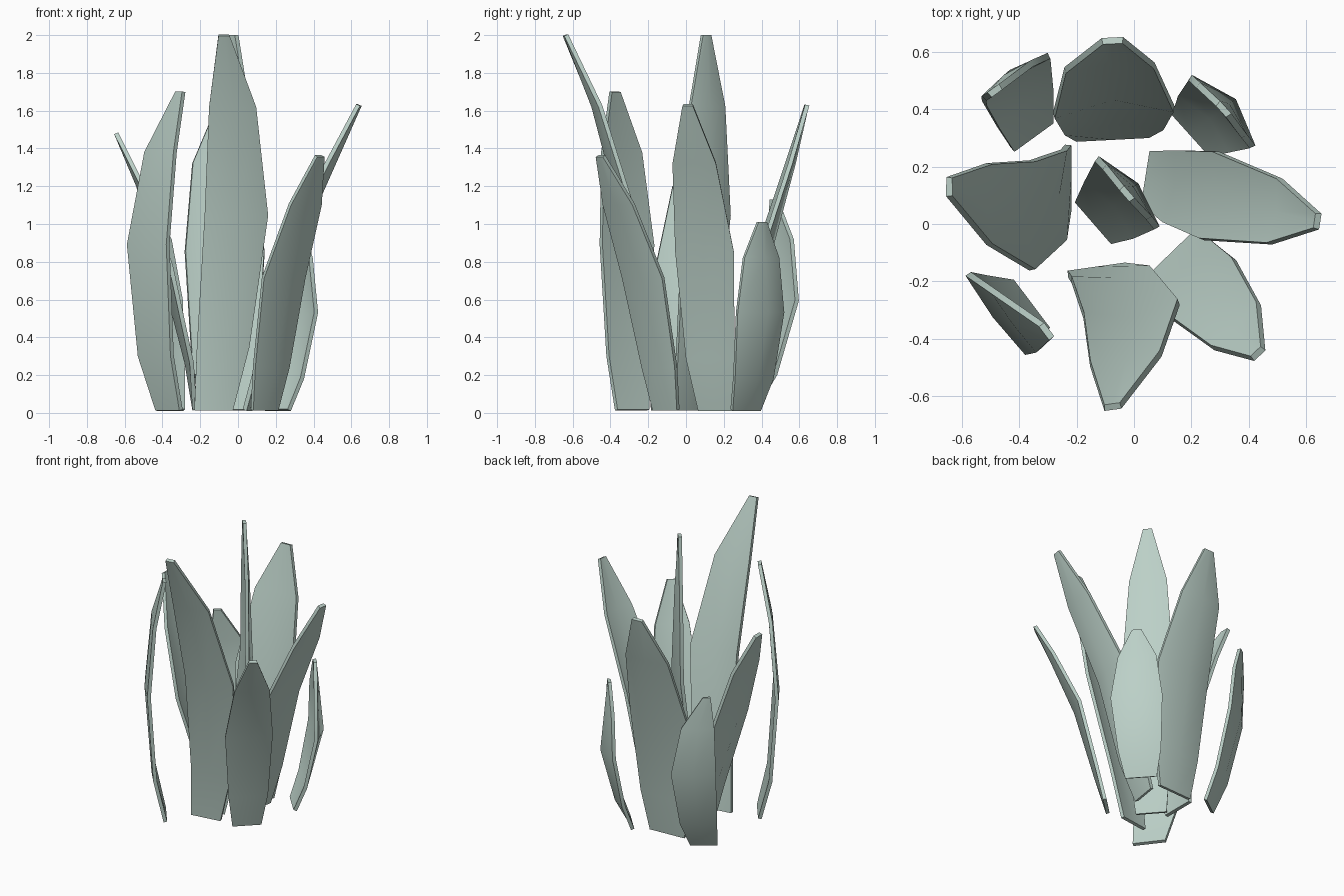
import bpy
import bmesh
from math import radians
from mathutils import Matrix, Vector

cube = bpy.data.objects.get("Cube")
if cube:
    bpy.data.objects.remove(cube)

# One pale sage green for every leaf
green = bpy.data.materials.new("pale_sage_green")
green.use_nodes = True
colour = (0.50, 0.63, 0.575, 1)
green.diffuse_color = colour
green.node_tree.nodes["Principled BSDF"].inputs["Base Color"].default_value = colour

# Shared leaf template: heights, widths and cupping of the rows, as shares of the whole
ROW_HEIGHTS = (0, 0.17, 0.52, 0.81, 1)
ROW_WIDTHS = (0.61, 0.83, 1, 0.74, 0.17)
ROW_SAGS = (0, 0.07, 0.13, 0.06, 0)
THICKNESS = 0.023
GROUND = 0.015


def leaf(name, height, width, facing, path, cup=1):
    """Cupped leaf blade following a ground-plan path, back turned to 'facing'."""
    turn = Matrix.Rotation(radians(facing), 3, "Z")
    outward = turn @ Vector((1, 0, 0))
    across = turn @ Vector((0, 1, 0))
    bm = bmesh.new()
    rows = []
    for (x, y), level, share, sag in zip(path, ROW_HEIGHTS, ROW_WIDTHS, ROW_SAGS):
        middle = Vector((x, y, GROUND + level * (height - GROUND)))
        half = across * width * share / 2
        rows.append([
            bm.verts.new(middle - half),
            bm.verts.new(middle + outward * width * sag * cup),
            bm.verts.new(middle + half),
        ])
    for low, high in zip(rows, rows[1:]):
        for i in range(2):
            bm.faces.new((low[i], low[i + 1], high[i + 1], high[i]))
    mesh = bpy.data.meshes.new(name)
    bm.to_mesh(mesh)
    bm.free()
    mesh.materials.append(green)
    obj = bpy.data.objects.new(name, mesh)
    bpy.context.collection.objects.link(obj)

    # Give the blade its thickness, then smooth the faces but not the rim
    solid = obj.modifiers.new("thickness", "SOLIDIFY")
    solid.thickness = THICKNESS
    solid.offset = 0
    bpy.ops.object.select_all(action="DESELECT")
    obj.select_set(True)
    bpy.context.view_layer.objects.active = obj
    bpy.ops.object.modifier_apply(modifier=solid.name)
    bpy.ops.object.shade_smooth_by_angle(angle=radians(50))


# Front leaves
leaf("front_leaf", 2.0, 0.335, -82,
     [(-0.13, -0.16), (-0.08, -0.175), (-0.01, -0.295), (-0.03, -0.47), (-0.075, -0.638)])
leaf("front_left_leaf", 1.36, 0.3, -46,
     [(0.14, -0.105), (0.175, -0.14), (0.24, -0.225), (0.355, -0.355), (0.432, -0.452)])
leaf("front_right_leaf", 1.7, 0.345, -143,
     [(-0.365, -0.285), (-0.435, -0.3), (-0.475, -0.312), (-0.41, -0.34), (-0.305, -0.375)],
     cup=0.25)

# Middle leaves
leaf("right_leaf", 1.48, 0.38, 180,
     [(-0.23, 0.16), (-0.245, 0.1), (-0.355, 0.03), (-0.505, 0.07), (-0.645, 0.13)])
leaf("left_leaf", 1.63, 0.31, -9,
     [(0.05, 0.16), (0.13, 0.13), (0.26, 0.1), (0.49, 0.045), (0.64, 0.01)])
leaf("centre_leaf", 2.0, 0.32, 41,
     [(-0.135, 0.01), (-0.08, 0.055), (-0.025, 0.107), (-0.025, 0.11), (-0.025, 0.105)])

# Back leaves
leaf("back_leaf", 1.63, 0.42, 93,
     [(-0.075, 0.305), (-0.07, 0.33), (-0.07, 0.39), (-0.085, 0.545), (-0.075, 0.64)])
leaf("back_right_leaf", 1.13, 0.28, 126,
     [(-0.355, 0.31), (-0.38, 0.405), (-0.41, 0.505), (-0.44, 0.5), (-0.485, 0.465)],
     cup=0.8)
leaf("back_left_leaf", 1.01, 0.325, 42,
     [(0.205, 0.315), (0.25, 0.355), (0.305, 0.39), (0.305, 0.395), (0.312, 0.4)],
     cup=1.35)
